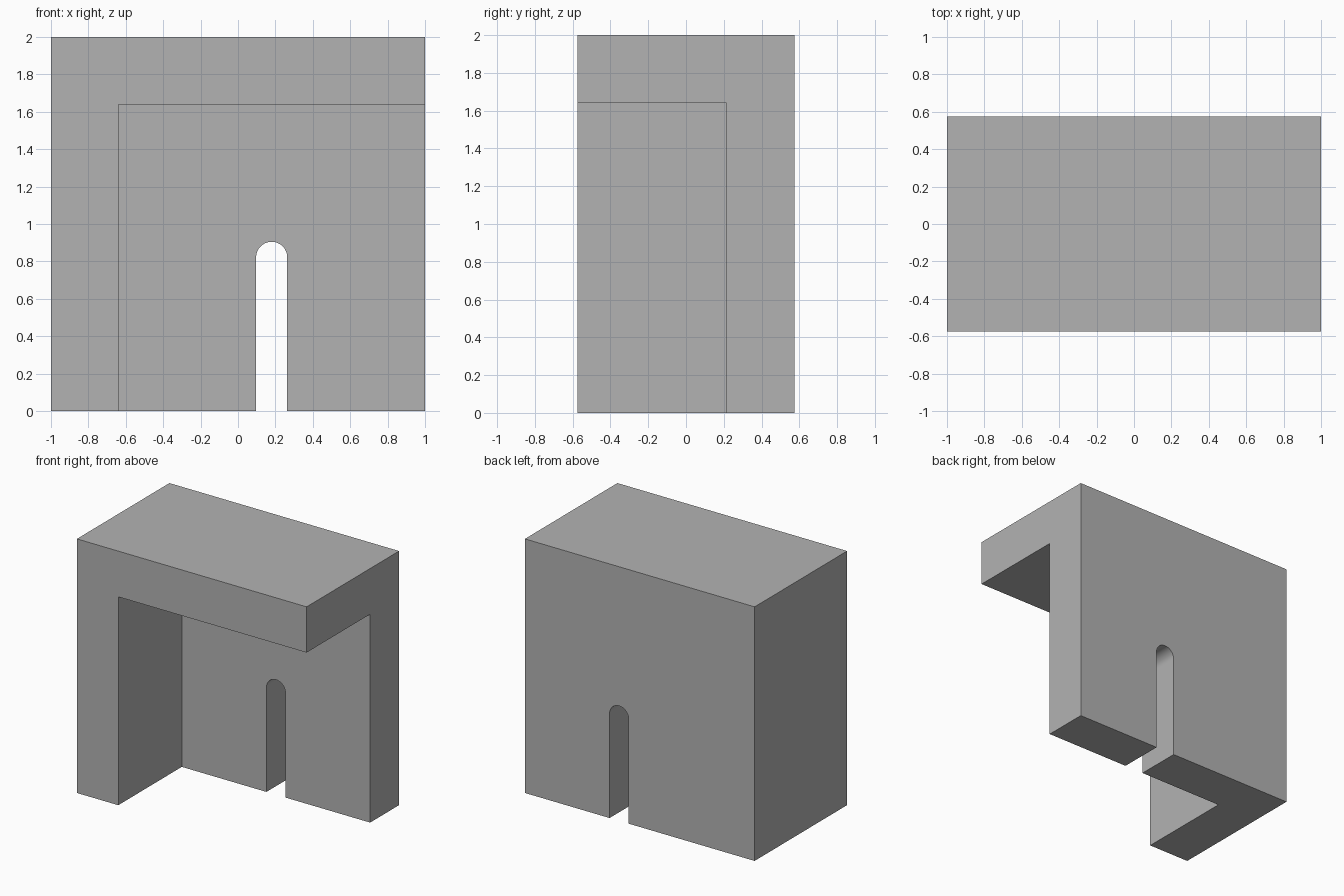
import bpy
import math

if "Cube" in bpy.data.objects:
    bpy.data.objects.remove(bpy.data.objects["Cube"], do_unlink=True)

# Overall half sizes, wall thickness and slot
HX, HY, TOP = 1.0, 0.575, 2.0
WALL = 0.36
SLOT_X, SLOT_R, SLOT_SPRING = 0.18, 0.083, 0.822

grey = bpy.data.materials.new("plain_grey")
grey.use_nodes = True
colour = (0.45, 0.45, 0.45, 1)
grey.diffuse_color = colour
grey.node_tree.nodes["Principled BSDF"].inputs["Base Color"].default_value = colour


def prism(name, outline, y0, y1):
    """Extrude a counter-clockwise (x, z) outline from y0 to y1."""
    n = len(outline)
    verts = [(x, y, z) for y in (y0, y1) for x, z in outline]
    faces = [tuple(range(n)), tuple(reversed(range(n, 2 * n)))]
    faces += [(i, i + n, (i + 1) % n + n, (i + 1) % n) for i in range(n)]
    mesh = bpy.data.meshes.new(name)
    mesh.from_pydata(verts, [], faces)
    mesh.materials.append(grey)
    obj = bpy.data.objects.new(name, mesh)
    bpy.context.collection.objects.link(obj)
    return obj


def rectangle(x0, x1, z0, z1):
    return [(x0, z0), (x1, z0), (x1, z1), (x0, z1)]


# Solid block
block = prism("corner_shelter", rectangle(-HX, HX, 0, TOP), -HY, HY)

# Recess open to the front, the +x side and the floor
recess = prism("recess_cutter", rectangle(-HX + WALL, HX + 1, -1, TOP - WALL),
               -HY - 1, HY - WALL)

# Round-topped slot through the back wall
arch = [(SLOT_X + SLOT_R * math.cos(math.pi * i / 24),
         SLOT_SPRING + SLOT_R * math.sin(math.pi * i / 24)) for i in range(25)]
slot = prism("slot_cutter",
             [(SLOT_X - SLOT_R, -1), (SLOT_X + SLOT_R, -1)] + arch, 0, HY + 1)

# Cut the block, then discard the cutters
bpy.ops.object.select_all(action="DESELECT")
bpy.context.view_layer.objects.active = block
block.select_set(True)
for cutter in (recess, slot):
    cutter.hide_render = True
    mod = block.modifiers.new(cutter.name, "BOOLEAN")
    mod.operation = "DIFFERENCE"
    mod.solver = "EXACT"
    mod.object = cutter
    bpy.ops.object.modifier_apply(modifier=mod.name)
    bpy.data.objects.remove(cutter, do_unlink=True)

bpy.ops.object.shade_smooth_by_angle(angle=math.radians(30))
